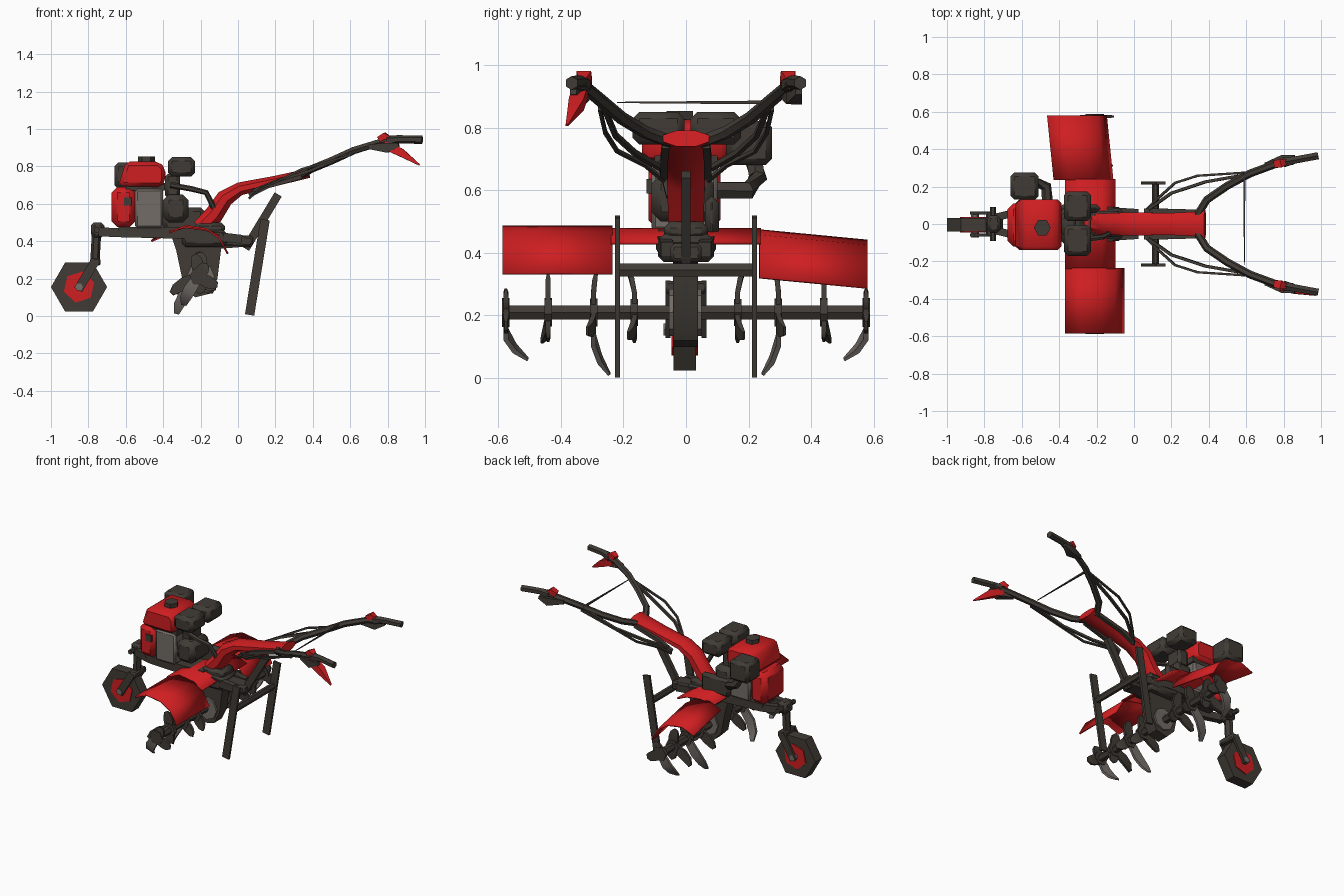
import bpy, bmesh, math
from mathutils import Vector, Matrix


def material(name, rgb):
    m = bpy.data.materials.new(name)
    m.diffuse_color = (*rgb, 1)
    return m


DARK = material("dark_metal", (0.052, 0.044, 0.036))
RED = material("red_paint", (0.62, 0.013, 0.015))
GREY = material("grey_metal", (0.17, 0.15, 0.135))


def finish(name, bm, mat, bevel=0.0):
    if bevel:
        bmesh.ops.bevel(bm, geom=bm.edges[:], offset=bevel, segments=1, affect='EDGES')
    bmesh.ops.recalc_face_normals(bm, faces=bm.faces)
    me = bpy.data.meshes.new(name)
    bm.to_mesh(me)
    bm.free()
    me.materials.append(mat)
    me.shade_smooth()
    me.set_sharp_from_angle(angle=math.radians(40))
    ob = bpy.data.objects.new(name, me)
    bpy.context.collection.objects.link(ob)
    return ob


def box(name, x, y, z, mat, bevel=0.0):
    bm = bmesh.new()
    size = Vector((x[1] - x[0], y[1] - y[0], z[1] - z[0]))
    mid = Vector((x[0] + x[1], y[0] + y[1], z[0] + z[1])) / 2
    bmesh.ops.create_cube(bm, size=1, matrix=Matrix.Translation(mid) @ Matrix.Diagonal((*size, 1)))
    return finish(name, bm, mat, bevel)


def sweep(name, pts, mat, w, h=None, n=6, ref=(0, 1, 0)):
    """Sweep an n-sided section along pts; w is the half size along ref, h across it."""
    pts = [Vector(p) for p in pts]
    w = w if isinstance(w, (list, tuple)) else [w] * len(pts)
    h = w if h is None else h
    h = h if isinstance(h, (list, tuple)) else [h] * len(pts)
    k = math.sqrt(2) if n == 4 else 1
    bm, rings = bmesh.new(), []
    for i, p in enumerate(pts):
        t = (pts[min(i + 1, len(pts) - 1)] - pts[max(i - 1, 0)]).normalized()
        a = Vector(ref)
        a = (a - t * a.dot(t)).normalized()
        b = t.cross(a)
        angs = [math.tau * (j + 0.5) / n for j in range(n)]
        rings.append([bm.verts.new(p + k * (a * w[i] * math.cos(q) + b * h[i] * math.sin(q))) for q in angs])
    for r0, r1 in zip(rings, rings[1:]):
        for j in range(n):
            bm.faces.new((r0[j], r0[(j + 1) % n], r1[(j + 1) % n], r1[j]))
    bm.faces.new(rings[0])
    bm.faces.new(rings[-1])
    return finish(name, bm, mat)


def extrude_xz(name, prof, y0, y1, mat, bevel=0.0):
    bm = bmesh.new()
    a = [bm.verts.new((x, y0, z)) for x, z in prof]
    b = [bm.verts.new((x, y1, z)) for x, z in prof]
    bm.faces.new(a)
    bm.faces.new(b)
    for i in range(len(a)):
        j = (i + 1) % len(a)
        bm.faces.new((a[i], a[j], b[j], b[i]))
    return finish(name, bm, mat, bevel)


def disc(name, x, z, r, y0, y1, n, mat, start=0.0):
    angs = [start + math.tau * i / n for i in range(n)]
    return extrude_xz(name, [(x + r * math.cos(q), z + r * math.sin(q)) for q in angs], y0, y1, mat)


def sheet(name, rows, mat, thick=0.01):
    """Thin panel through rows of points."""
    bm = bmesh.new()
    g = [[bm.verts.new(p) for p in row] for row in rows]
    for r0, r1 in zip(g, g[1:]):
        for j in range(len(r0) - 1):
            bm.faces.new((r0[j], r0[j + 1], r1[j + 1], r1[j]))
    ob = finish(name, bm, mat)
    ob.modifiers.new("thickness", 'SOLIDIFY').thickness = thick


# front wheel, hub, axle and fork
disc("front_tyre", -0.85, 0.155, 0.15, -0.04, 0.032, 6, DARK)
disc("wheel_hub", -0.85, 0.155, 0.085, -0.046, 0.038, 6, RED, 0.3)
disc("wheel_axle", -0.85, 0.155, 0.022, -0.072, 0.066, 6, GREY)
for s, side in ((-1, "left"), (1, "right")):
    sweep("fork_arm_" + side, [(-0.855, s * 0.058, 0.14), (-0.76, s * 0.058, 0.30)], DARK, 0.008, 0.024, 4)
box("fork_crown", (-0.79, -0.735), (-0.066, 0.066), (0.27, 0.31), DARK, 0.008)
sweep("fork_post", [(-0.765, 0, 0.29), (-0.755, 0, 0.47)], DARK, 0.03, 0.025)
box("post_collar", (-0.785, -0.715), (-0.045, 0.045), (0.42, 0.50), DARK, 0.015)
sweep("post_cross_bolt", [(-0.755, -0.09, 0.46), (-0.755, 0.09, 0.46)], DARK, 0.016, ref=(0, 0, 1))

# main frame
for s, side in ((-1, "left"), (1, "right")):
    sweep("frame_rail_" + side, [(-0.74, s * 0.035, 0.45), (-0.62, s * 0.065, 0.445), (-0.2, s * 0.075, 0.435),
                                 (0.02, s * 0.06, 0.41)], DARK, 0.02, 0.024, 4)
box("engine_plate", (-0.64, -0.2), (-0.09, 0.09), (0.455, 0.475), DARK)

# engine
box("fan_housing", (-0.675, -0.55), (-0.12, 0.11), (0.475, 0.69), RED, 0.03)
box("fan_grille", (-0.61, -0.57), (-0.126, -0.11), (0.59, 0.635), DARK)
box("engine_block", (-0.55, -0.40), (-0.11, 0.10), (0.47, 0.68), GREY, 0.012)
box("rear_engine_cover", (-0.40, -0.265), (-0.11, 0.09), (0.50, 0.65), DARK, 0.03)
box("carburettor", (-0.39, -0.31), (-0.06, 0.06), (0.63, 0.76), DARK, 0.015)
box("tank_base", (-0.60, -0.39), (-0.10, 0.10), (0.67, 0.71), DARK)
extrude_xz("fuel_tank", [(-0.64, 0.695), (-0.41, 0.69), (-0.388, 0.72), (-0.388, 0.79), (-0.42, 0.825), (-0.60, 0.825)],
           -0.14, 0.13, RED, 0.02)
sweep("fuel_cap", [(-0.49, -0.02, 0.82), (-0.49, -0.02, 0.852)], DARK, 0.048, 0.045)
for y, side in (((-0.17, -0.005), "left"), ((0.015, 0.175), "right")):
    box("air_filter_" + side, (-0.375, -0.23), y, (0.745, 0.85), DARK, 0.022)
box("muffler", (-0.66, -0.51), (0.13, 0.275), (0.68, 0.82), DARK, 0.02)
sweep("exhaust_pipe", [(-0.46, 0.09, 0.60), (-0.47, 0.20, 0.60), (-0.54, 0.23, 0.64), (-0.58, 0.21, 0.72)], DARK, 0.03,
      ref=(0, 0.2, 1))
sweep("engine_hose", [(-0.36, -0.06, 0.70), (-0.25, -0.08, 0.68), (-0.17, -0.07, 0.66), (-0.13, -0.05, 0.58)], DARK, 0.015)
box("belt_cover", (-0.40, -0.18), (0.06, 0.105), (0.45, 0.58), DARK, 0.02)

# gear case and drive case
extrude_xz("gear_case", [(-0.36, 0.44), (-0.33, 0.35), (-0.29, 0.16), (-0.23, 0.10), (-0.15, 0.12), (-0.11, 0.20),
                         (-0.09, 0.36), (0.03, 0.37), (0.04, 0.43)], -0.042, 0.038, DARK)
box("case_flange", (-0.30, -0.06), (-0.09, 0.09), (0.37, 0.46), DARK, 0.02)
disc("case_cover", -0.2, 0.21, 0.075, -0.055, 0.05, 8, GREY)
box("hitch", (-0.08, 0.08), (-0.05, 0.05), (0.37, 0.43), DARK, 0.012)

# tiller shaft; each hub carries blades given as (angle, length, sideways bend)
sweep("tiller_shaft", [(-0.21, -0.585, 0.21), (-0.21, 0.585, 0.21)], DARK, 0.026, ref=(0, 0, 1))
HUBS = [(0.165, [(85, 0.13, 0.02), (-150, 0.15, 0.0), (-50, 0.11, 0.02)]),
        (0.295, [(80, 0.13, -0.01), (-128, 0.23, -0.05), (-40, 0.11, 0.02)]),
        (0.44, [(95, 0.12, 0.0), (-85, 0.09, 0.0), (-155, 0.17, 0.02)]),
        (0.575, [(60, 0.08, 0.0), (-125, 0.17, -0.07), (-30, 0.11, 0.0)])]
for s, side in ((-1, "left"), (1, "right")):
    for i, (y, blades) in enumerate(HUBS):
        disc(f"blade_hub_{side}_{i}", -0.21, 0.21, 0.05, s * y - 0.012, s * y + 0.012, 6, DARK, i)
        for k, (deg, length, bend) in enumerate(blades):
            pts = []
            for f, dq, b in ((0.1, -0.1, 0), (0.5, 0.0, 0), (0.8, 0.05, 0.4), (1, 0.12, 1)):
                q = math.radians(deg) + dq
                pts.append((-0.21 + f * length * math.cos(q), s * (y + b * bend), 0.21 + f * length * math.sin(q)))
            sweep(f"tiller_blade_{side}_{i}_{k}", pts, GREY if k == 1 and i in (1, 3) else DARK,
                  [0.008, 0.008, 0.008, 0.004], [0.028, 0.034, 0.028, 0.014], 4)

# fenders: curved side panels and centre panel
arc = [(-0.37, 0.45), (-0.28, 0.487), (-0.17, 0.47), (-0.10, 0.425), (-0.05, 0.335)]
sheet("fender_left", [[(x, y, z) for x, z in arc] for y in (-0.585, -0.235)], RED)
sheet("fender_right", [[(x + dx, y, z + dz) for x, z in arc]
                       for y, dx, dz in ((0.235, -0.06, -0.012), (0.58, -0.095, -0.045))], RED)
sheet("fender_centre", [[(-0.37, y, 0.455), (-0.28, y, 0.48), (-0.17, y, 0.465), (-0.10, y, 0.435)]
                        for y in (-0.24, 0.24)], RED)

# handle column
box("column_base", (-0.23, -0.07), (-0.07, 0.07), (0.44, 0.50), DARK, 0.02)
sweep("handle_column", [(-0.20, 0, 0.47), (-0.13, 0, 0.54), (-0.07, 0, 0.63), (0.01, 0, 0.68), (0.2, 0, 0.722),
                        (0.32, 0, 0.75), (0.38, 0, 0.765)], RED,
      [0.06, 0.062, 0.065, 0.066, 0.064, 0.07, 0.08], [0.05, 0.055, 0.05, 0.038, 0.03, 0.028, 0.028], 8)

# handlebars, grips, clamps and cables, one set per side
for s, side in ((-1, "left"), (1, "right")):
    sweep("handlebar_" + side, [(0.34, s * 0.05, 0.755), (0.39, s * 0.13, 0.785), (0.50, s * 0.205, 0.83),
                                (0.62, s * 0.27, 0.885), (0.75, s * 0.318, 0.925), (0.85, s * 0.338, 0.94)],
          DARK, 0.021, ref=(0, 0, 1))
    sweep("grip_" + side, [(0.80, s * 0.33, 0.935), (0.86, s * 0.342, 0.945), (0.985, s * 0.365, 0.942)],
          DARK, [0.03, 0.022, 0.022])
    sweep("lever_clamp_" + side, [(0.755, s * 0.318, 0.945), (0.785, s * 0.326, 0.962), (0.815, s * 0.333, 0.948)], RED,
          [0.018, 0.024, 0.012], [0.016, 0.018, 0.01], 4)
    sweep("lever_mount_" + side, [(0.70, s * 0.315, 0.905), (0.80, s * 0.345, 0.90), (0.86, s * 0.36, 0.915)], DARK,
          [0.012, 0.026, 0.01], n=4)
    sweep("outer_cable_" + side, [(0.06, s * 0.07, 0.63), (0.12, s * 0.13, 0.68), (0.22, s * 0.22, 0.725),
                                  (0.34, s * 0.258, 0.785), (0.60, s * 0.275, 0.86)], DARK, 0.006, n=4)
    sweep("inner_cable_" + side, [(0.08, s * 0.08, 0.67), (0.2, s * 0.165, 0.72), (0.38, s * 0.225, 0.775),
                                  (0.58, s * 0.26, 0.86)], DARK, 0.008, n=4)
    sweep("stay_" + side, [(0.06, s * 0.07, 0.645), (0.16, s * 0.07, 0.695), (0.34, s * 0.065, 0.745)], DARK, 0.012, n=4)
sweep("clutch_lever", [(0.78, -0.335, 0.915), (0.87, -0.35, 0.875), (0.97, -0.38, 0.808)], RED,
      [0.022, 0.024, 0.004], [0.022, 0.022, 0.004], 4)
sweep("cross_cable", [(0.59, -0.22, 0.88), (0.59, 0.27, 0.88)], DARK, [0.002, 0.006], [0.002, 0.006], 4, (0, 0, 1))

# rear stand and depth bar
for s, side in ((-1, "left"), (1, "right")):
    sweep("stand_leg_" + side, [(0.062, s * 0.218, 0.006), (0.145, s * 0.218, 0.515)], DARK, 0.008, 0.025, 4)
sweep("stand_cross_bar", [(0.115, -0.22, 0.345), (0.115, 0.22, 0.345)], DARK, 0.024, 0.018, ref=(0, 0, 1))
sweep("depth_bar", [(0.04, 0, 0.36), (0.215, 0, 0.65)], DARK, 0.014, 0.022, 4)
